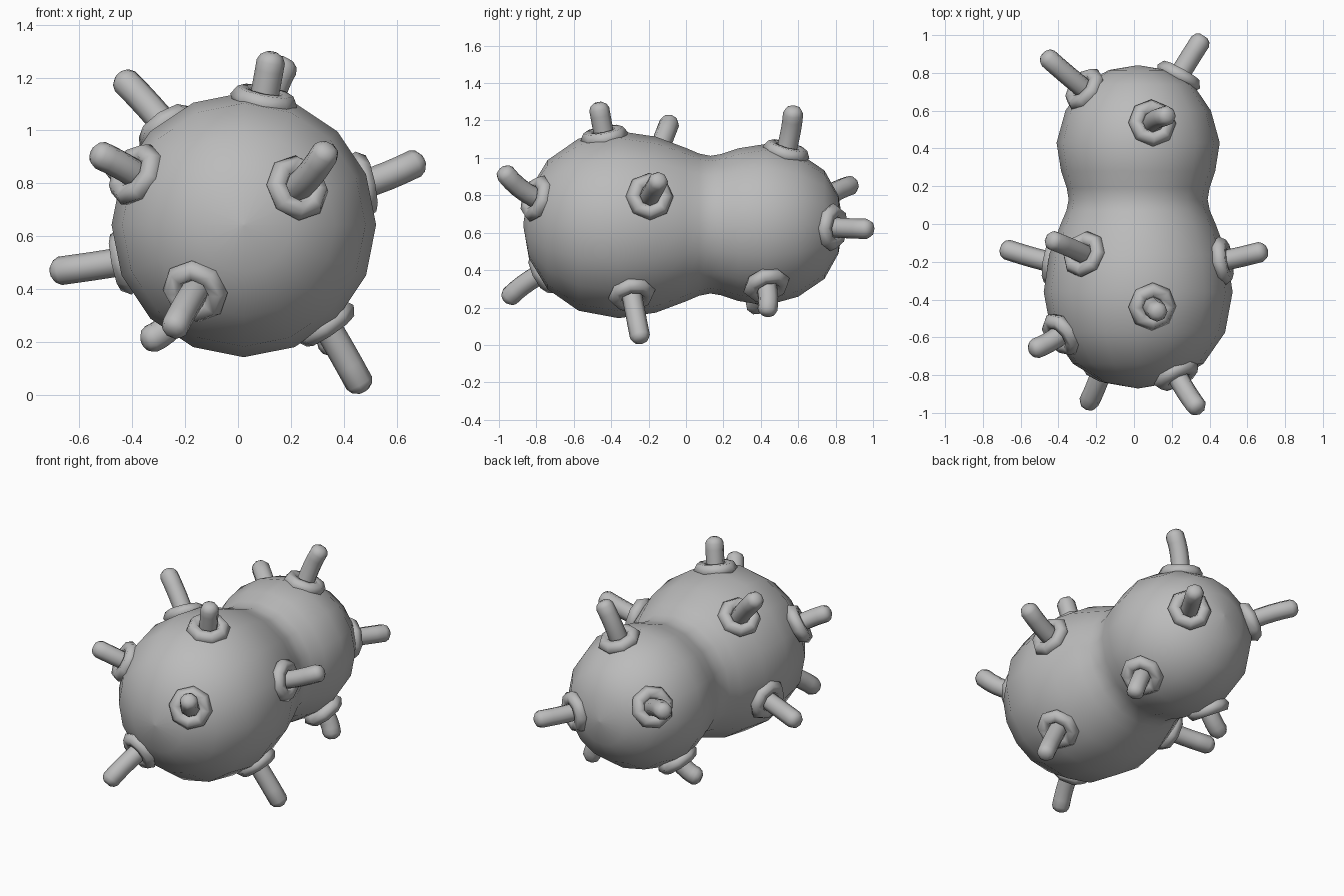
import bpy, bmesh, math
from mathutils import Vector
from mathutils.bvhtree import BVHTree

if "Cube" in bpy.data.objects:
    bpy.data.objects.remove(bpy.data.objects["Cube"])

grey = bpy.data.materials.new("plain_grey")
grey.use_nodes = True
grey.diffuse_color = (0.5, 0.5, 0.5, 1)
grey.node_tree.nodes["Principled BSDF"].inputs["Base Color"].default_value = (0.5, 0.5, 0.5, 1)


def skin(bm, rings, closed=False):
    """Join a list of vertex rings with quads; cap the ends unless closed."""
    n = len(rings[0])
    pairs = list(zip(rings, rings[1:])) + ([(rings[-1], rings[0])] if closed else [])
    for a, b in pairs:
        for i in range(n):
            j = (i + 1) % n
            bm.faces.new((a[i], a[j], b[j], b[i]))
    if not closed:
        bm.faces.new(rings[0])
        bm.faces.new(rings[-1])
    bmesh.ops.recalc_face_normals(bm, faces=bm.faces)


def finish(bm, name, angle):
    mesh = bpy.data.meshes.new(name)
    bm.to_mesh(mesh)
    obj = bpy.data.objects.new(name, mesh)
    bpy.context.collection.objects.link(obj)
    mesh.materials.append(grey)
    bpy.ops.object.select_all(action='DESELECT')
    obj.select_set(True)
    bpy.context.view_layer.objects.active = obj
    bpy.ops.object.shade_smooth_by_angle(angle=math.radians(angle))
    return obj


def ring(bm, centre, u, v, r, n):
    return [bm.verts.new(centre + r * (u * math.cos(t) + v * math.sin(t)))
            for t in (2 * math.pi * i / n for i in range(n))]


# Two-lobed body, turned around a lengthwise axis: (y, radius)
profile = [(-0.87, 0.005), (-0.84, 0.18), (-0.74, 0.345), (-0.575, 0.46), (-0.36, 0.50),
           (-0.16, 0.47), (0.0, 0.41), (0.07, 0.38), (0.13, 0.368), (0.19, 0.378),
           (0.28, 0.408), (0.43, 0.432), (0.60, 0.385), (0.74, 0.29), (0.815, 0.155), (0.84, 0.005)]
bm = bmesh.new()
skin(bm, [ring(bm, Vector((0.022, y, 0.643)), Vector((1, 0, 0)), Vector((0, 0, 1)), r, 16)
          for y, r in profile])
surface = BVHTree.FromBMesh(bm)
finish(bm, "body", 60)
bm.free()

# Feelers: (base, tip, bend), where bend is how far the root follows the surface normal
feelers = [
    ((0.10, -0.44, 1.13), (0.13, -0.47, 1.295), 0.06),
    ((-0.28, -0.15, 1.03), (-0.45, -0.08, 1.21), 0.06),
    ((-0.38, -0.58, 0.83), (-0.55, -0.67, 0.92), 0.08),
    ((0.22, -0.79, 0.78), (0.345, -0.985, 0.94), 0.10),
    ((0.50, -0.19, 0.80), (0.70, -0.14, 0.89), 0.06),
    ((-0.46, -0.20, 0.50), (-0.705, -0.125, 0.465), 0.06),
    ((-0.17, -0.78, 0.38), (-0.25, -0.965, 0.235), 0.13),
    ((0.33, -0.29, 0.27), (0.475, -0.24, 0.015), 0.06),
    ((0.10, 0.54, 1.05), (0.19, 0.575, 1.27), 0.12),
    ((0.23, 0.77, 0.63), (0.37, 0.995, 0.62), 0.06),
    ((-0.27, 0.72, 0.77), (-0.48, 0.90, 0.86), 0.13),
    ((0.30, 0.43, 0.32), (0.365, 0.43, 0.155), 0.07),
    ((-0.23, 0.40, 0.29), (-0.36, 0.36, 0.20), 0.08),
]
RADIUS = 0.054
for k, (base, tip, bend) in enumerate(feelers, 1):
    root, normal, _, _ = surface.find_nearest(Vector(base))
    tip = Vector(tip)
    side = normal.orthogonal().normalized()
    other = normal.cross(side)

    # Collar: low eight-sided torus half sunk into the body
    bm = bmesh.new()
    loops = []
    for i in range(6):
        a = 2 * math.pi * i / 6
        loops.append(ring(bm, root + normal * (0.042 * math.sin(a)), side, other,
                          0.087 + 0.042 * math.cos(a), 8))
    skin(bm, loops, closed=True)
    finish(bm, f"collar_{k}", 80)
    bm.free()

    # Feeler: bent tube with a rounded end
    bm = bmesh.new()
    start, control = root - normal * 0.03, root + normal * bend
    end = tip - (tip - control).normalized() * 0.035
    loops = []
    for i in range(6):
        t = i / 5
        centre = start * (1 - t) ** 2 + control * 2 * t * (1 - t) + end * t * t
        along = ((control - start) * (1 - t) + (end - control) * t).normalized()
        u = (side - along * side.dot(along)).normalized()
        loops.append(ring(bm, centre, u, along.cross(u), RADIUS, 8))
    for forward, scale in ((0.022, 0.8), (0.035, 0.42)):
        loops.append(ring(bm, end + along * forward, u, along.cross(u), RADIUS * scale, 8))
    skin(bm, loops)
    finish(bm, f"feeler_{k}", 60)
    bm.free()
